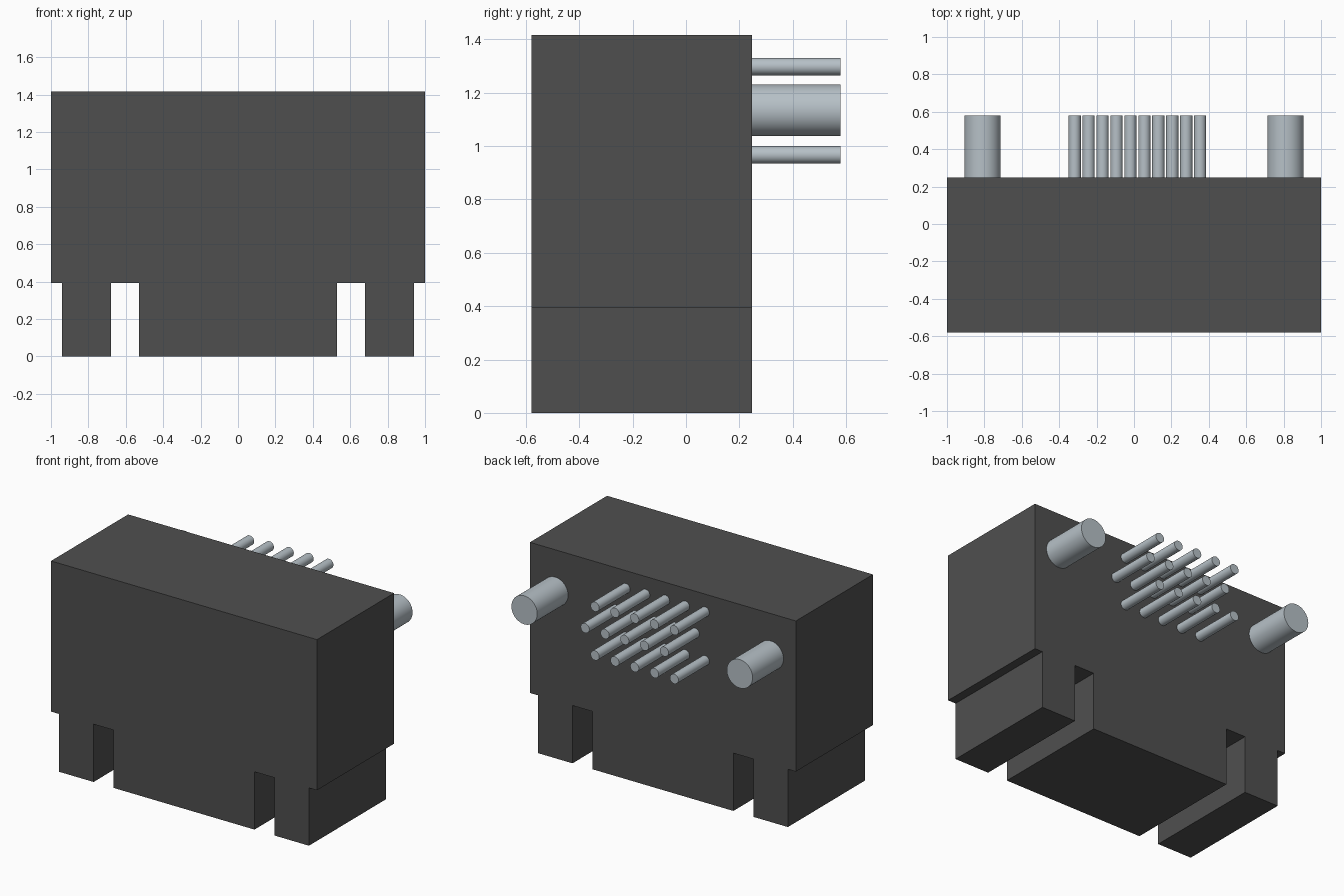
import bpy, bmesh, math

old = bpy.data.objects.get("Cube")
if old:
    bpy.data.objects.remove(old, do_unlink=True)


def material(name, rgb):
    mat = bpy.data.materials.new(name)
    mat.use_nodes = True
    colour = (*rgb, 1.0)
    mat.diffuse_color = colour
    mat.node_tree.nodes["Principled BSDF"].inputs["Base Color"].default_value = colour
    return mat


plastic = material("dark grey plastic", (0.078, 0.078, 0.078))
metal = material("pale steel", (0.47, 0.53, 0.57))

FRONT, BACK, PIN_END = -0.58, 0.248, 0.58


def extruded_profile(name, half, mat):
    # Mirror the right half outline, then extrude it from front to back
    outline = half + [(-x, z) for x, z in reversed(half)]
    bm = bmesh.new()
    face = bm.faces.new([bm.verts.new((x, FRONT, z)) for x, z in outline])
    grown = bmesh.ops.extrude_face_region(bm, geom=[face])
    moved = [g for g in grown["geom"] if isinstance(g, bmesh.types.BMVert)]
    bmesh.ops.translate(bm, verts=moved, vec=(0, BACK - FRONT, 0))
    bmesh.ops.recalc_face_normals(bm, faces=bm.faces)
    mesh = bpy.data.meshes.new(name)
    bm.to_mesh(mesh)
    bm.free()
    mesh.materials.append(mat)
    obj = bpy.data.objects.new(name, mesh)
    bpy.context.collection.objects.link(obj)
    return obj


def pin(name, x, z, radius, sides):
    # Round pin pointing backwards, slightly sunk into the housing
    start = BACK - 0.02
    bpy.ops.mesh.primitive_cylinder_add(
        vertices=sides, radius=radius, depth=PIN_END - start,
        location=(x, (start + PIN_END) / 2, z), rotation=(math.pi / 2, 0, 0))
    obj = bpy.context.object
    obj.name = name
    obj.data.materials.append(metal)
    bpy.ops.object.shade_smooth_by_angle(angle=math.radians(35))


# Housing with a centre block and two feet below, split by slots
extruded_profile("housing", [
    (0.53, 0.0), (0.53, 0.393), (0.68, 0.393), (0.68, 0.0),
    (0.94, 0.0), (0.94, 0.393), (1.0, 0.393), (1.0, 1.417)], plastic)

# Two thick locating pegs
for side, x in (("left", 0.81), ("right", -0.81)):
    pin(f"{side}_peg", x, 1.134, 0.097, 48)

# Three rows of five contact pins, the middle row staggered by half a step
STEP = 0.149
for row, z, first_x in (("top", 1.298, -0.317),
                        ("middle", 1.133, -0.317 + STEP / 2),
                        ("bottom", 0.967, -0.317)):
    for i in range(5):
        pin(f"{row}_contact_pin_{i + 1}", first_x + i * STEP, z, 0.0325, 32)
